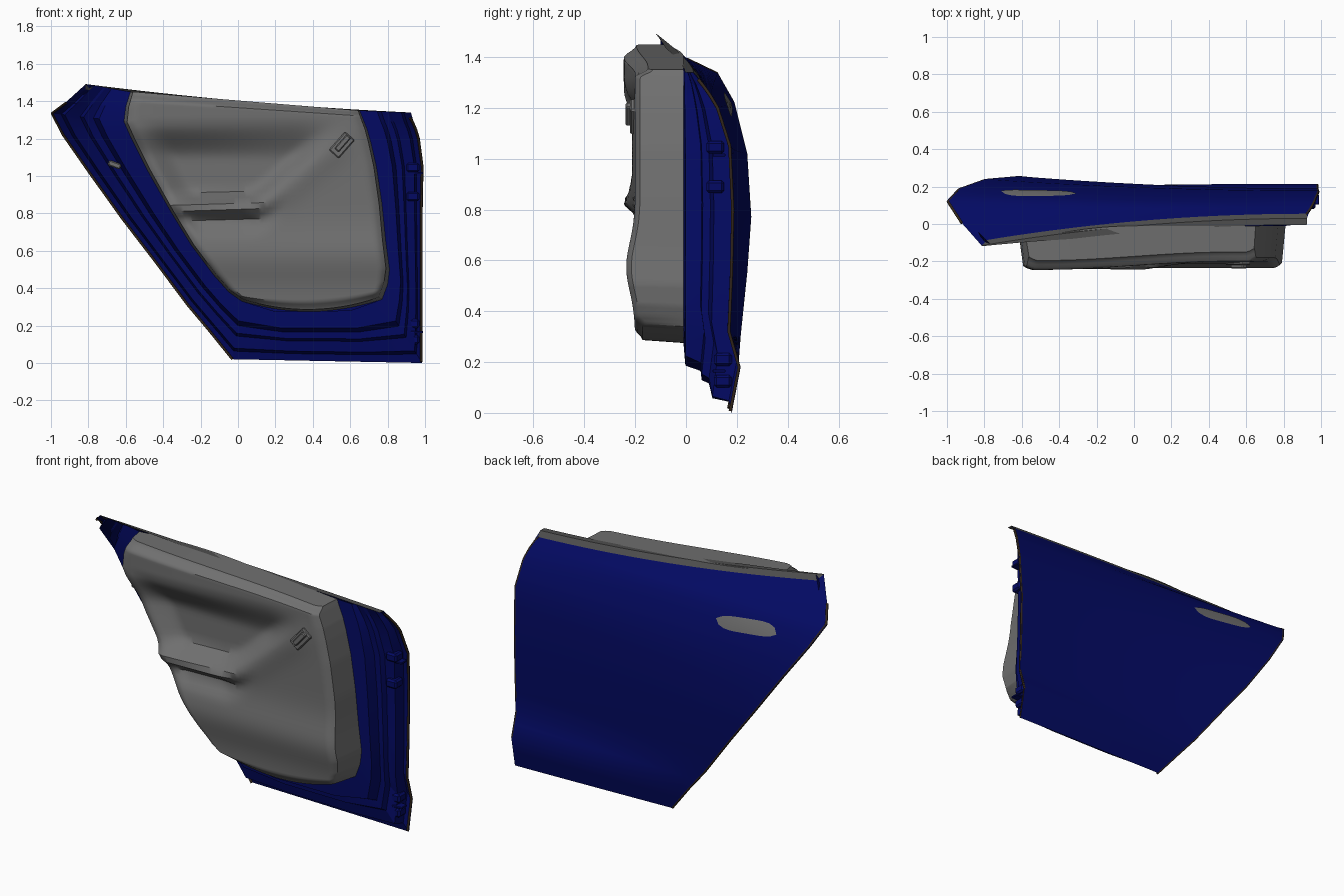
import bpy, bmesh, math
from mathutils import Vector
from mathutils.bvhtree import BVHTree

if "Cube" in bpy.data.objects:
    bpy.data.objects.remove(bpy.data.objects["Cube"])

# skin edges, bottom to top (x, y, z)
L = [(-.03, .175, .02), (-.16, .205, .18), (-.27, .215, .31), (-.45, .24, .55), (-.62, .256, .77),
     (-.8, .24, 1.02), (-.94, .19, 1.22), (-1, .125, 1.335), (-.925, .01, 1.39), (-.815, -.09, 1.462)]
R = [(.985, .18, 0), (.985, .215, .18), (.985, .175, .32), (.985, .185, .55), (.985, .19, .8),
     (.99, .178, 1.05), (.97, .13, 1.2), (.955, .1, 1.25), (.94, .075, 1.285), (.925, .055, 1.31)]
# trim panel edges, bottom to top (x, z)
IL = [(.02, .33), (-.05, .38), (-.13, .47), (-.25, .63), (-.36, .81),
      (-.49, 1.04), (-.57, 1.2), (-.61, 1.29), (-.6, 1.37), (-.575, 1.45)]
IR = [(.77, .34), (.8, .42), (.81, .5), (.79, .65), (.77, .85),
      (.74, 1.05), (.71, 1.18), (.69, 1.25), (.67, 1.3), (.65, 1.35)]
SILL = Vector((0, -.025, .028))  # rise of the sill strip above the skin


def mat(name, col):
    m = bpy.data.materials.new(name)
    m.diffuse_color = (*col, 1)
    m.use_nodes = True
    m.node_tree.nodes["Principled BSDF"].inputs["Base Color"].default_value = m.diffuse_color
    return m


blue = mat("blue_paint", (.001, .003, .125))
brown = mat("dark_rubber", (.03, .018, .01))
grey = mat("grey_trim", (.16, .16, .16))
dark = mat("dark_trim", (.075, .075, .075))


def clamp(t):
    return max(0.0, min(1.0, t))


def smooth(a, b, t):
    t = clamp((t - a) / (b - a))
    return t * t * (3 - 2 * t)


def sample(pts, t):
    """Point at t (0..1) on a polyline, evenly by index."""
    s = clamp(t) * (len(pts) - 1)
    i = min(int(s), len(pts) - 2)
    return Vector(pts[i]).lerp(Vector(pts[i + 1]), s - i)


def mesh_obj(name, verts, faces, m=None, angle=35):
    me = bpy.data.meshes.new(name)
    me.from_pydata(verts, [], faces)
    bm = bmesh.new()
    bm.from_mesh(me)
    bmesh.ops.remove_doubles(bm, verts=bm.verts, dist=1e-4)
    bmesh.ops.recalc_face_normals(bm, faces=bm.faces)
    bm.to_mesh(me)
    bm.free()
    ob = bpy.data.objects.new(name, me)
    bpy.context.collection.objects.link(ob)
    if m:
        me.materials.append(m)
    bpy.ops.object.select_all(action='DESELECT')
    ob.select_set(True)
    bpy.context.view_layer.objects.active = ob
    bpy.ops.object.shade_smooth_by_angle(angle=math.radians(angle))
    return ob


def grid(rows):
    n = len(rows[0])
    faces = [(i * n + j, i * n + j + 1, (i + 1) * n + j + 1, (i + 1) * n + j)
             for i in range(len(rows) - 1) for j in range(n - 1)]
    return [tuple(p) for r in rows for p in r], faces


def box(name, c, size, m=None, rot=0):
    bpy.ops.mesh.primitive_cube_add(size=1, location=c, rotation=(0, rot, 0))
    ob = bpy.context.object
    ob.name = name
    ob.scale = size
    bpy.ops.object.transform_apply(location=False, rotation=False, scale=True)
    mod = ob.modifiers.new("bevel", 'BEVEL')
    mod.width = min(size) * .2
    if m:
        ob.data.materials.append(m)
    return ob


# outer skin: rows lofted from left edge to right edge, flared toward the wheel arch
def skin_pt(u, v):
    a, b = sample(L, v), sample(R, v)
    p = a.lerp(b, u)
    p.y = b.y + (a.y - b.y) * (1 - u) ** 2
    p.z -= .07 * u * (1 - u) * v ** 4
    return p


sv, sf = grid([[skin_pt(u / 18, v / 18) for u in range(19)] for v in range(19)])
mesh_obj("outer_skin", sv, sf, blue)
bvh = BVHTree.FromPolygons(sv, sf)


# inner frame: stepped U-shaped band between skin edge and trim panel
def back_y(x, z):
    return -.01 - .09 * clamp(-x / .6) ** 2


outer = [Vector(p) for p in L[::-1]] + [skin_pt(.33, 0), skin_pt(.72, 0)] + [Vector(p) for p in R]
outer[0] += SILL
outer[-1] += SILL
inner = [Vector((x, back_y(x, z), z)) for x, z in IL[::-1] + [(.2, .275), (.6, .28)] + IR]
steps = [(0, 0), (.14, .06), (.19, .4), (.4, .47), (.45, .62), (.58, .64), (.66, .96), (1, 1)]
rows = []
for f, g in steps:
    rows.append([Vector((o.x + (i.x - o.x) * f, o.y + (i.y - o.y) * g, o.z + (i.z - o.z) * f))
                 for o, i in zip(outer, inner)])
mesh_obj("inner_frame", *grid(rows), blue, 20)


# trim panel: sculpted face with armrest ridge and hollow, plus side walls
def ridge_z(x):
    return .83 + .36 * smooth(.05, .68, x)


def panel_pt(u, v):
    a, b = sample(IL, v), sample(IR, v)
    x, z = a.lerp(b, u)
    z -= .06 * 4 * u * (1 - u) * (1 - v) ** 6
    return x, z


def panel_y(x, z, u, v):
    d = z - ridge_z(x)
    arm = smooth(.3, .0, x)  # 1 at the armrest, 0 along the diagonal crease
    y = -.2 - .035 * math.exp(-((z - .57) / .14) ** 2)
    y -= (.012 + .033 * arm) * math.exp(-(d / (.09 - .05 * arm)) ** 2) * smooth(.7, .5, x)
    hollow = smooth(.02, .2 - .1 * arm, d) * smooth(1.32, 1.08, z) * smooth(0, .15, u) * smooth(.62, .3, x)
    y += .075 * hollow
    y += .035 * smooth(-.02, -.06, d) * smooth(-.17, -.07, d) * arm * smooth(0, .1, u)
    y -= .045 * smooth(1.1, 1.27, z) * smooth(.5, -.5, x)
    return y + .05 * smooth(.93, 1, v) + .03 * smooth(.05, 0, v) + .02 * smooth(.03, 0, min(u, 1 - u))


NU, NV = 56, 63
rows = []
for j in range(-1, NV + 2):
    v = clamp(j / NV)
    row = []
    for i in range(-1, NU + 2):
        u = clamp(i / NU)
        x, z = panel_pt(u, v)
        wall = i in (-1, NU + 1) or j in (-1, NV + 1)
        if wall:
            y = back_y(x, z)
        else:
            y = panel_y(x, z, u, v)
            # front face slightly smaller than its base
            x += (.2 - x) * .035 * (1 - v * .5)
            z += (.85 - z) * .02 * (1 - v)
        row.append((x, y, z))
    rows.append(row)
mesh_obj("trim_panel", *grid(rows), grey, 40)

# window sill strip rising from the top edge of the skin to the trim panel
rows = [[], [], []]
for i in range(19):
    p = skin_pt(i / 18, 1)
    rows[0].append(p)
    rows[1].append(p + SILL)
    rows[2].append(p + SILL + Vector((0, -.004 - .03 * min(1, i / 5), .001)))
mesh_obj("sill_strip", *grid(rows), dark)

# outside handle plate following the skin
rows = []
for i in range(11):
    t = i / 10
    h = .036 * (1 - abs(2 * t - 1) ** 5 * .6)
    row = []
    for s in (-1, 0, 1):
        x, z = -.7 + .38 * t + .012 * s, 1.235 - .045 * t + h * s
        hit = bvh.ray_cast(Vector((x, 2, z)), Vector((0, -1, 0)))[0]
        row.append((x, (hit.y if hit else .15) + .004, z))
    rows.append(row)
mesh_obj("outside_handle", *grid(rows), grey)


# rubber edge seals on both shut edges
def seal(name, pts):
    cu = bpy.data.curves.new(name, 'CURVE')
    cu.dimensions = '3D'
    cu.bevel_depth = .007
    cu.bevel_resolution = 1
    cu.use_fill_caps = True
    sp = cu.splines.new('POLY')
    sp.points.add(len(pts) - 1)
    for q, (x, y, z) in zip(sp.points, pts):
        q.co = (x * .995, y - .006, max(z, .007), 1)
    ob = bpy.data.objects.new(name, cu)
    bpy.context.collection.objects.link(ob)
    cu.materials.append(brown)


seal("front_edge_seal", R)
seal("rear_edge_seal", L[:9])

# hinges on the right edge
for k, (y, z) in enumerate([(.115, 1.045), (.115, .89), (.145, .21), (.145, .125)]):
    box(f"hinge_block_{k}", (.935, y, z), (.07, .07, .05), blue)
for k, z in enumerate((1.015, .165)):
    box(f"hinge_tab_{k}", (.94, .13, z), (.1, .05, .012), blue)

# latch on the left edge, inside door pull
box("latch", (-.66, .02, 1.06), (.07, .04, .03), grey, .35)
box("pull_bezel", (.555, -.205, 1.165), (.13, .03, .07), grey, -.85)
box("pull_lever", (.56, -.225, 1.175), (.1, .025, .03), grey, -.85)
